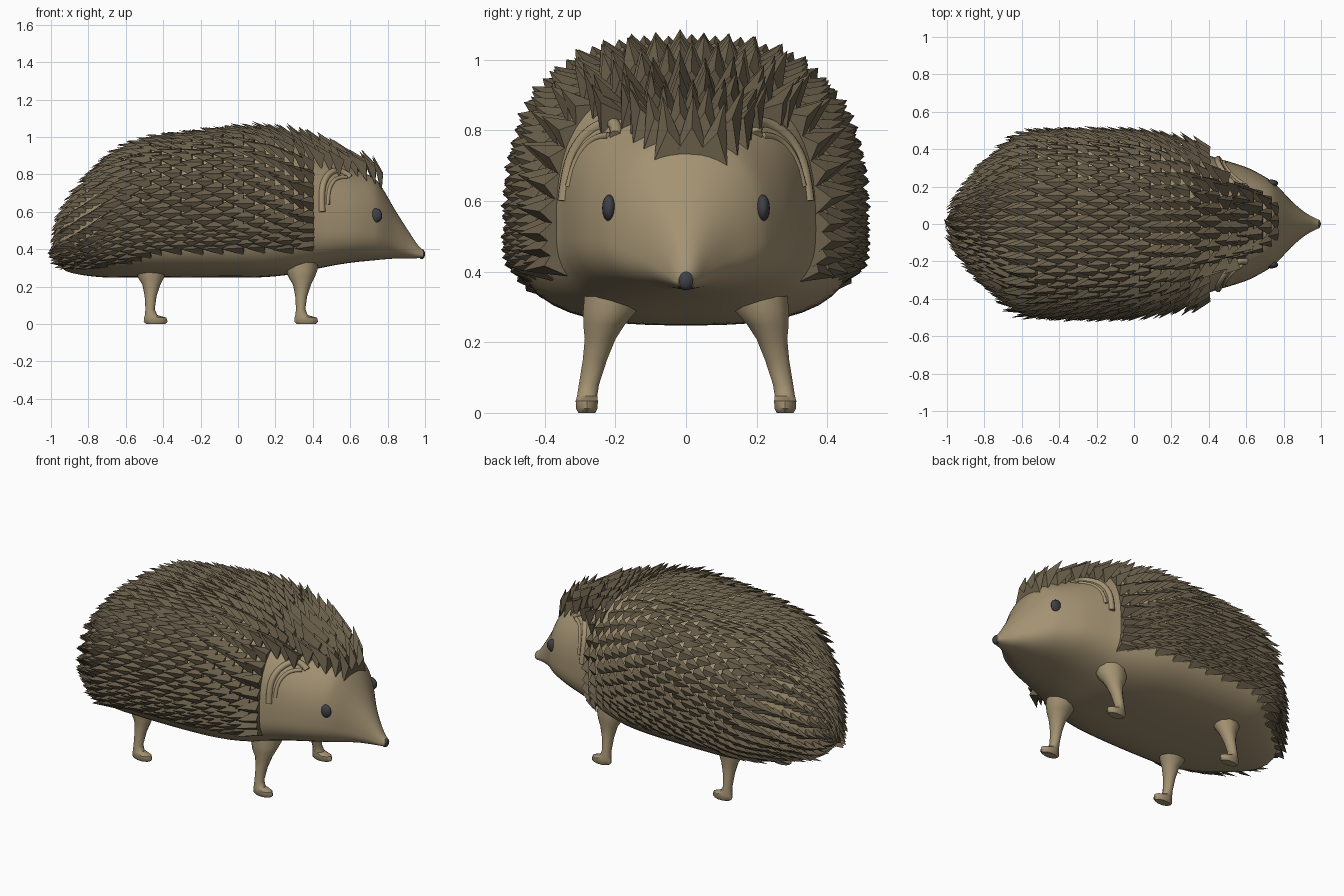
import bpy, bmesh, math, random
from mathutils import Vector

if "Cube" in bpy.data.objects:
    bpy.data.objects.remove(bpy.data.objects["Cube"])

random.seed(4)


def material(name, rgb):
    m = bpy.data.materials.new(name)
    m.diffuse_color = (*rgb, 1)
    m.use_nodes = True
    m.node_tree.nodes["Principled BSDF"].inputs["Base Color"].default_value = m.diffuse_color
    return m


SKIN = material("skin", (0.37, 0.29, 0.17))
QUILL = material("quill", (0.145, 0.115, 0.07))
DARK = material("dark", (0.05, 0.05, 0.06))


def finish(bm, name, mat, smooth=None):
    bmesh.ops.recalc_face_normals(bm, faces=bm.faces[:])
    me = bpy.data.meshes.new(name)
    bm.to_mesh(me)
    bm.free()
    me.materials.append(mat)
    ob = bpy.data.objects.new(name, me)
    bpy.context.collection.objects.link(ob)
    if smooth:
        bpy.ops.object.select_all(action='DESELECT')
        ob.select_set(True)
        bpy.context.view_layer.objects.active = ob
        bpy.ops.object.shade_smooth_by_angle(angle=math.radians(smooth))
    return ob


def loft(bm, rings):
    loops = [[bm.verts.new(p) for p in r] for r in rings]
    n = len(loops[0])
    for a, b in zip(loops, loops[1:]):
        for i in range(n):
            bm.faces.new((a[i], a[(i + 1) % n], b[(i + 1) % n], b[i]))
    bm.faces.new(loops[0])
    bm.faces.new(loops[-1])


# Body cross-sections, tail to nose: x, bottom, top, half width, squareness
STATIONS = [
    (-.955, .34, .46, .05, 2.2), (-.93, .29, .57, .13, 2.3), (-.85, .265, .70, .24, 2.4),
    (-.72, .25, .83, .36, 2.6), (-.58, .25, .93, .455, 2.8), (-.40, .25, .98, .475, 2.9),
    (-.10, .248, 1.015, .475, 2.9), (.12, .25, 1.025, .455, 2.9), (.28, .265, .995, .415, 2.8),
    (.42, .295, .93, .36, 2.7), (.52, .315, .88, .33, 2.6), (.62, .33, .83, .295, 2.5),
    (.72, .34, .785, .24, 2.4), (.77, .345, .73, .20, 2.3), (.84, .35, .61, .125, 2.2),
    (.91, .35, .50, .065, 2.1), (.96, .352, .425, .036, 2.1), (.99, .355, .395, .022, 2.2)]
LAST = len(STATIONS) - 1


def section(u):
    i = min(int(u), LAST - 1)
    t = u - i
    p = [STATIONS[max(0, min(LAST, i + k))] for k in (-1, 0, 1, 2)]
    return [.5 * (2 * b + (c - a) * t + (2 * a - 5 * b + 4 * c - d) * t * t
                  + (3 * b - a - 3 * c + d) * t ** 3) for a, b, c, d in zip(*p)]


def skin_point(u, a):
    x, bot, top, w, n = section(max(0, min(LAST, u)))
    zc = bot + (top - bot) * .35
    c, s = math.cos(a), math.sin(a)
    r = (abs(c) ** n + abs(s) ** n) ** (-1 / n)
    return Vector((x, w * r * c, zc + r * s * (top - zc if s > 0 else zc - bot)))


# Body and head skin
bm = bmesh.new()
loft(bm, [[skin_point(k / 4, math.tau * i / 56) for i in range(56)] for k in range(LAST * 4 + 1)])
finish(bm, "body_and_head", SKIN, 50)


def hem(x):
    # height of the lower edge of the spiny coat
    if x > -.4:
        return .395 + (x + .4) * .02
    return max(.27, .395 - (-.4 - x) * .28)


def coat_front(y):
    # forward limit of the coat: a peak on the brow, behind the ears at the sides
    return .77 if abs(y) < .1 else max(.435, .77 - (abs(y) - .1) * 1.9)


# Spiny coat: overlapping back-swept quills in staggered rows
bm = bmesh.new()
u, dist, row = 13.0, 1.0, 0
while u > .05:
    u -= .02
    dist += (skin_point(u + .02, 1.0) - skin_point(u, 1.0)).length
    if dist < .053:
        continue
    dist, row = 0, row + 1
    w, height = section(u)[3], section(u)[2] - section(u)[1]
    count = max(8, int((2 * w + 1.7 * height) / .064))
    for k in range(count):
        a = -.75 + (math.pi + 1.5) * (k + .5 * (row % 2) + .25) / count
        p = skin_point(u, a)
        if p.z < hem(p.x) or p.x > coat_front(p.y):
            continue
        back = (skin_point(u - .05, a) - skin_point(u + .05, a)).normalized()
        side = (skin_point(u, a + .03) - skin_point(u, a - .03)).normalized()
        out = side.cross(back).normalized()
        if out.dot(p - Vector((p.x + .1 * (p.x < -.8), 0, .5))) < 0:
            out = -out
        brow = max(0, min(1, (p.x - .3) / .2))
        if p.x > .6:
            out = out.lerp(Vector((-.1, out.y, 1)), .7).normalized()
        lift = (.042 + .043 * brow) * random.uniform(.85, 1.1)
        if p.z < .42 and p.x > -.85:
            lift *= .7
        length = (.125 if p.x > -.75 else .085) * random.uniform(.85, 1.15)
        half = .05 if p.x > -.7 else .034
        base = p - out * .01
        pts = [base + side * half, base - side * half,
               p + out * lift * (.5 + .35 * brow) + back * .012,
               p + back * length + out * lift]
        l, r, ridge, tip = [bm.verts.new(q) for q in pts]
        for f in ((l, r, ridge), (r, tip, ridge), (tip, l, ridge), (l, tip, r)):
            bm.faces.new(f)
finish(bm, "spines", QUILL)

# Legs with feet: ring centre x, y, z and radii
LEG = [(-.47, .20, .36, .09, .09), (-.465, .215, .29, .085, .08), (-.465, .232, .25, .07, .062),
       (-.463, .243, .21, .048, .046), (-.467, .258, .15, .032, .036), (-.47, .275, .08, .025, .03),
       (-.465, .28, .048, .033, .03), (-.443, .281, .034, .060, .033), (-.440, .281, .012, .064, .032),
       (-.440, .281, 0, .05, .025)]
for name, dx in (("back", 0), ("front", .805)):
    for sname, s in (("left", 1), ("right", -1)):
        bm = bmesh.new()
        loft(bm, [[(x + dx + rx * math.cos(math.tau * i / 10), s * (y + ry * math.sin(math.tau * i / 10)), z)
                   for i in range(10)] for x, y, z, rx, ry in LEG])
        finish(bm, f"{name}_leg_{sname}", SKIN, 40)


def side_y(x, z):
    # skin half width at a given x and height
    u = min((k / 20 for k in range(LAST * 20)), key=lambda v: abs(section(v)[0] - x))
    a = min((k * .01 for k in range(-150, 150)), key=lambda v: abs(skin_point(u, v).z - z))
    return skin_point(u, a).y


def ellipsoid(name, loc, size, mat, seg=16):
    bm = bmesh.new()
    bmesh.ops.create_uvsphere(bm, u_segments=seg, v_segments=10, radius=1)
    for v in bm.verts:
        v.co = Vector([c + d * e for c, d, e in zip(loc, size, v.co)])
    finish(bm, name, mat, 50)


# Ears: rounded rim hugging the side of the head, plus an inner fold
RIM = [(.45, .60), (.445, .68), (.455, .755), (.485, .805), (.53, .825), (.575, .805), (.60, .785)]
FOLD = [(.48, .64), (.48, .70), (.50, .755), (.535, .785), (.58, .785)]
for sname, s in (("left", 1), ("right", -1)):
    for part, path, rad, off in (("ear_rim", RIM, .018, -.002), ("ear_fold", FOLD, .011, -.003)):
        cu = bpy.data.curves.new(part, 'CURVE')
        cu.dimensions = '3D'
        cu.bevel_depth = rad
        cu.bevel_resolution = 2
        cu.use_fill_caps = True
        cu.resolution_u = 4
        sp = cu.splines.new('NURBS')
        sp.points.add(len(path) - 1)
        sp.use_endpoint_u = True
        sp.order_u = 3
        for pt, (x, z) in zip(sp.points, path):
            pt.co = (x, s * (side_y(x, z) + off), z, 1)
        cu.materials.append(SKIN)
        bpy.context.collection.objects.link(bpy.data.objects.new(f"{part}_{sname}", cu))
    # Eyes
    ellipsoid(f"eye_{sname}", (.735, s * (side_y(.735, .58) - .006), .58), (.036, .02, .038), DARK)

# Nose
ellipsoid("nose", (.982, 0, .374), (.018, .025, .027), DARK, 8)
